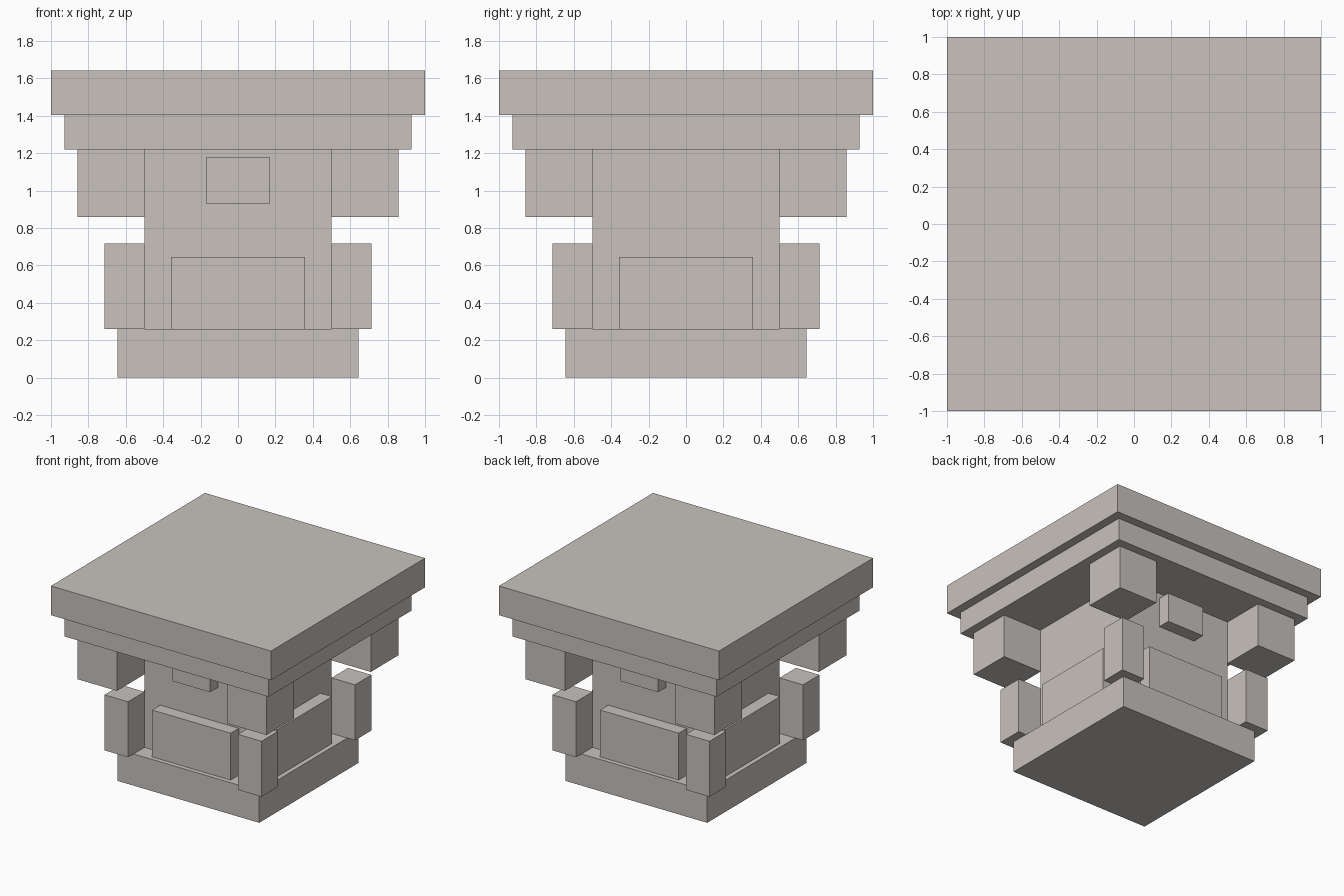
import bpy
import bmesh
from mathutils import Vector

cube = bpy.data.objects.get("Cube")
if cube:
    bpy.data.objects.remove(cube, do_unlink=True)

stone = bpy.data.materials.new("warm_grey_stone")
stone.use_nodes = True
colour = (0.58, 0.54, 0.51, 1)
stone.diffuse_color = colour
stone.node_tree.nodes["Principled BSDF"].inputs["Base Color"].default_value = colour


def block(name, x, y, z):
    """Box spanning the given (low, high) ranges."""
    low, high = (Vector(c) for c in zip(x, y, z))
    bm = bmesh.new()
    bmesh.ops.create_cube(bm, size=1)
    bmesh.ops.scale(bm, vec=high - low, verts=bm.verts)
    bmesh.ops.translate(bm, vec=(low + high) / 2, verts=bm.verts)
    mesh = bpy.data.meshes.new(name)
    bm.to_mesh(mesh)
    bm.free()
    mesh.materials.append(stone)
    obj = bpy.data.objects.new(name, mesh)
    bpy.context.collection.objects.link(obj)


def slab(name, half, z):
    block(name, (-half, half), (-half, half), z)


def side(sign, inner, outer):
    return tuple(sorted((sign * inner, sign * outer)))


BASE_TOP, CORNICE_BOTTOM, CAP_BOTTOM, CAP_TOP = 0.26, 1.22, 1.403, 1.643
CORE = 0.5
FACE_OUT = 0.605

# Stacked square slabs around the central shaft
slab("base", 0.643, (0, BASE_TOP))
slab("shaft", CORE, (BASE_TOP, CORNICE_BOTTOM))
slab("cornice", 0.928, (CORNICE_BOTTOM, CAP_BOTTOM))
slab("cap", 1, (CAP_BOTTOM, CAP_TOP))

# Corner posts below and corner brackets under the cornice
for sx, x_name in ((-1, "right"), (1, "left")):
    for sy, y_name in ((-1, "front"), (1, "back")):
        corner = f"{y_name}_{x_name}"
        block(f"{corner}_post", side(sx, CORE, 0.714), side(sy, CORE, 0.714),
              (BASE_TOP, 0.716))
        block(f"{corner}_bracket", side(sx, CORE, 0.857), side(sy, CORE, 0.857),
              (0.86, CORNICE_BOTTOM))

# Lower panels on all four faces, small blocks on front and back only
PANEL, PANEL_Z = (-0.357, 0.357), (BASE_TOP, 0.645)
for s, x_name, y_name in ((-1, "right", "front"), (1, "left", "back")):
    depth = side(s, CORE, FACE_OUT)
    block(f"{y_name}_panel", PANEL, depth, PANEL_Z)
    block(f"{x_name}_panel", depth, PANEL, PANEL_Z)
    block(f"{y_name}_small_block", (-0.17, 0.17), depth, (0.932, 1.177))
